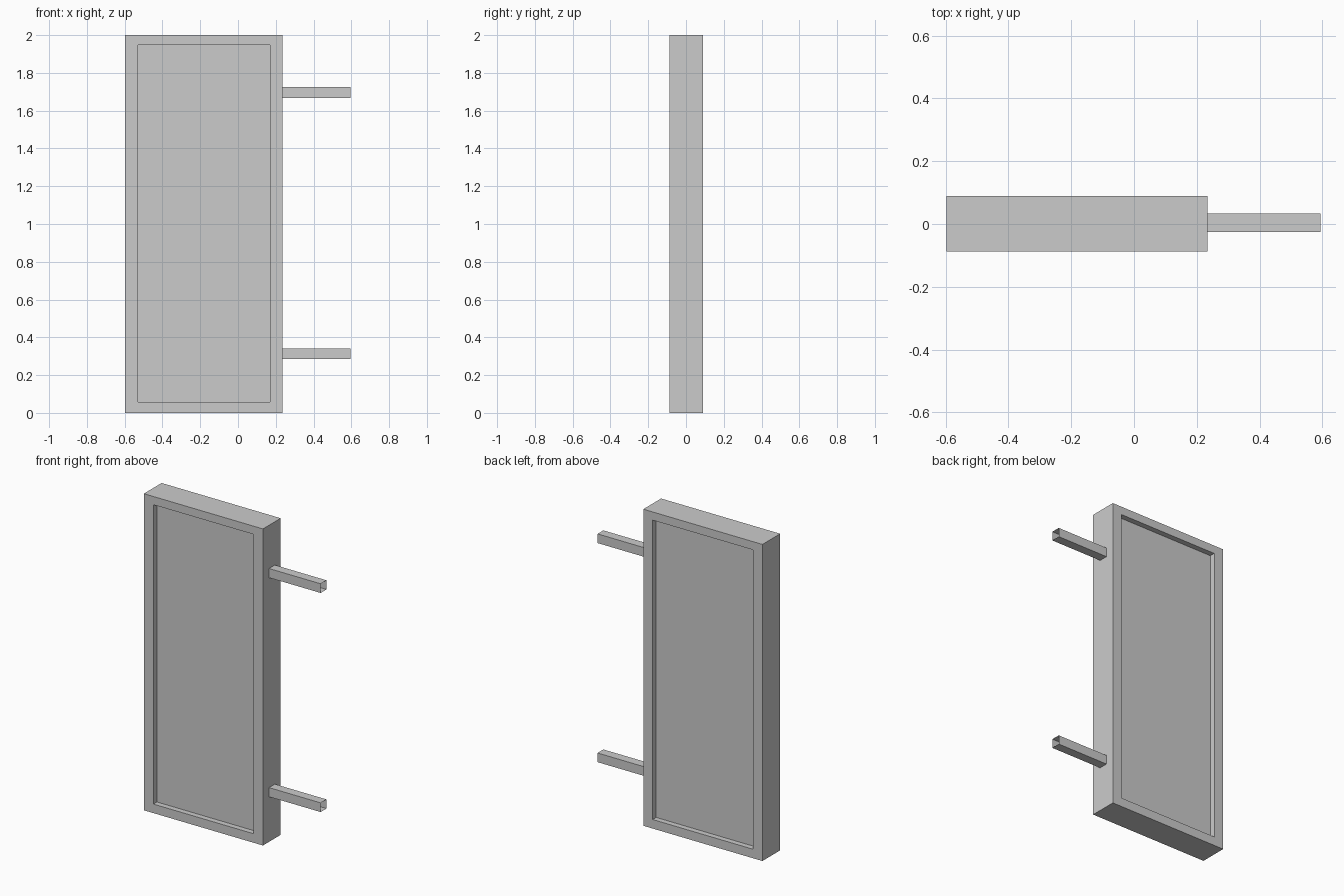
import bpy
import bmesh
from mathutils import Vector

cube = bpy.data.objects.get("Cube")
if cube:
    bpy.data.objects.remove(cube, do_unlink=True)

# Single grey finish
grey = bpy.data.materials.new("plain_grey")
grey.use_nodes = True
colour = (0.6, 0.6, 0.6, 1)
grey.diffuse_color = colour
grey.node_tree.nodes["Principled BSDF"].inputs["Base Color"].default_value = colour


def add_box(bm, low, high):
    """Box between two opposite corners."""
    bmesh.ops.create_cube(bm, size=1)
    low, high = Vector(low), Vector(high)
    for v in bm.verts:
        v.co = (low + high) / 2 + v.co * (high - low)
    bm.normal_update()


def finish(name, bm):
    mesh = bpy.data.meshes.new(name)
    bm.to_mesh(mesh)
    bm.free()
    mesh.materials.append(grey)
    obj = bpy.data.objects.new(name, mesh)
    bpy.context.collection.objects.link(obj)
    return obj


# Sign board: raised rim around a recessed panel on front and back
bm = bmesh.new()
add_box(bm, (-0.597, -0.087, 0), (0.235, 0.09, 2))
panels = [f for f in bm.faces if abs(f.normal.y) > 0.9]
bmesh.ops.inset_individual(bm, faces=panels, thickness=0.06)
for face in panels:
    mid = face.calc_center_median()
    for v in face.verts:
        v.co.x = -0.53 if v.co.x < mid.x else 0.17
        v.co.z = 0.057 if v.co.z < mid.z else 1.948
bmesh.ops.inset_individual(bm, faces=panels, thickness=0, depth=-0.035)
finish("sign_board", bm)

# Mounting arms: thin square tubes, open at both ends
for name, z in (("lower_arm", 0.313), ("upper_arm", 1.697)):
    bm = bmesh.new()
    add_box(bm, (0.235, -0.025, z - 0.029), (0.595, 0.033, z + 0.029))
    ends = [f for f in bm.faces if abs(f.normal.x) > 0.9]
    bmesh.ops.delete(bm, geom=ends, context="FACES_ONLY")
    finish(name, bm)
